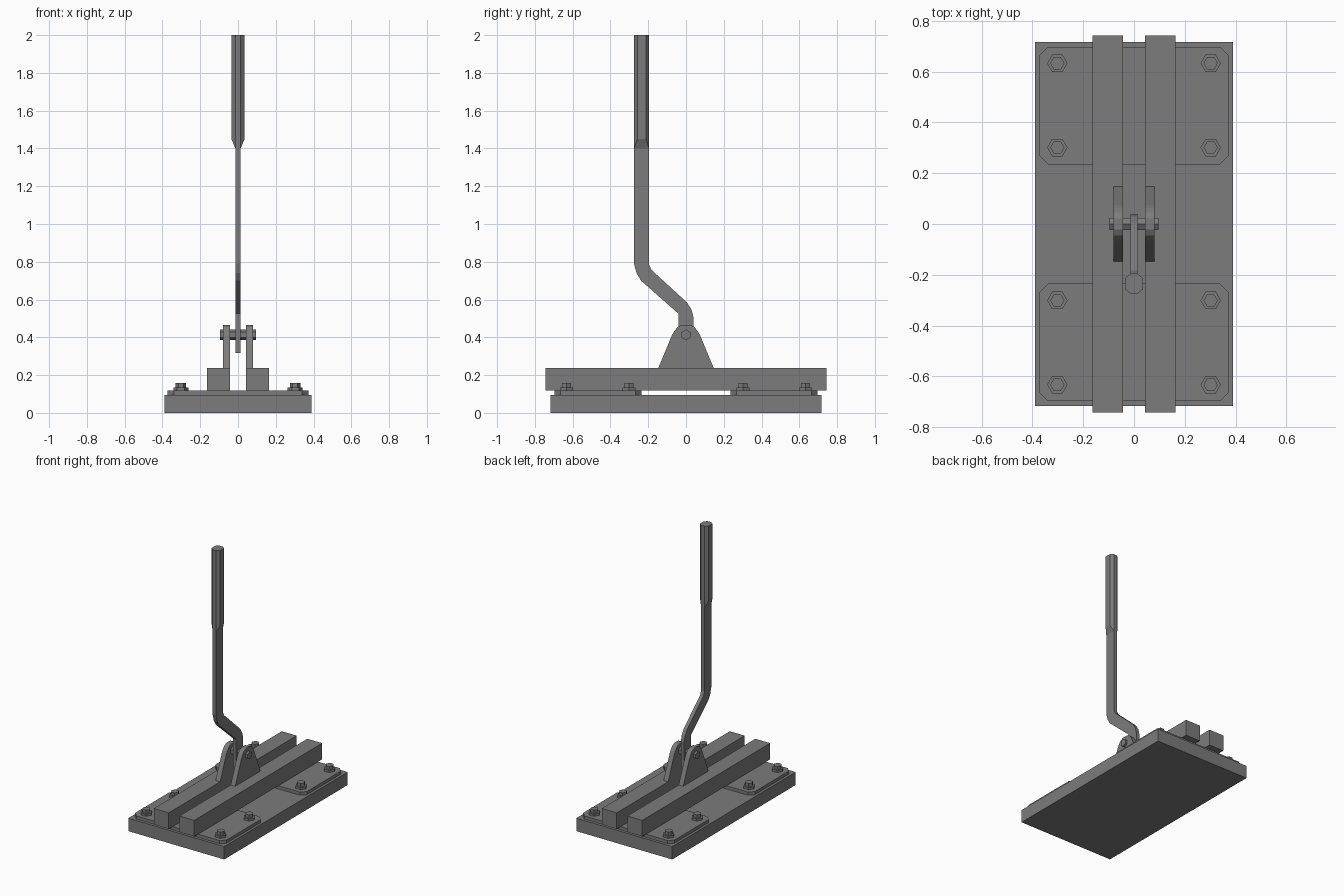
import bpy, bmesh, math
from mathutils import Matrix

cube = bpy.data.objects.get("Cube")
if cube:
    bpy.data.objects.remove(cube, do_unlink=True)

steel = bpy.data.materials.new("dark_steel")
steel.use_nodes = True
GREY = (0.2, 0.2, 0.2, 1)
steel.diffuse_color = GREY
steel.node_tree.nodes["Principled BSDF"].inputs["Base Color"].default_value = GREY


def finish(name, bm):
    bmesh.ops.recalc_face_normals(bm, faces=bm.faces)
    mesh = bpy.data.meshes.new(name)
    bm.to_mesh(mesh)
    bm.free()
    mesh.materials.append(steel)
    ob = bpy.data.objects.new(name, mesh)
    bpy.context.collection.objects.link(ob)
    return ob


def loft(name, rings):
    """Skin matching rings of points and cap both ends."""
    bm = bmesh.new()
    rows = [[bm.verts.new(p) for p in ring] for ring in rings]
    n = len(rows[0])
    for a, b in zip(rows, rows[1:]):
        for i in range(n):
            j = (i + 1) % n
            bm.faces.new((a[i], a[j], b[j], b[i]))
    bm.faces.new(rows[0])
    bm.faces.new(rows[-1])
    return finish(name, bm)


def box(name, x0, x1, y0, y1, z0, z1):
    ring = [(x0, y0), (x1, y0), (x1, y1), (x0, y1)]
    return loft(name, [[(x, y, z) for x, y in ring] for z in (z0, z1)])


def side_plate(name, outline, x0, x1):
    """Extrude a y-z outline along x."""
    return loft(name, [[(x, y, z) for y, z in outline] for x in (x0, x1)])


def hexagon(r, turn=0):
    return [(r * math.cos(math.pi * k / 3 + turn), r * math.sin(math.pi * k / 3 + turn))
            for k in range(6)]


def chamfered(hx, hy, cx, cy):
    """Rectangle outline with the corners cut back by cx and cy."""
    return [(hx, cy - hy), (hx, hy - cy), (hx - cx, hy), (cx - hx, hy),
            (-hx, hy - cy), (-hx, cy - hy), (cx - hx, -hy), (hx - cx, -hy)]


# Base slab
box("base", -0.39, 0.39, -0.717, 0.717, 0, 0.095)

# Mounting plates with cut corners, and their bolts
for end, s in (("front", -1), ("back", 1)):
    outline = chamfered(0.372, 0.231, 0.033, 0.033)
    loft(end + "_mounting_plate",
         [[(x, y + s * 0.466, z) for x, y in outline] for z in (0.095, 0.118)])
    for side, sx in (("left", 1), ("right", -1)):
        for place, by in (("inner", 0.301), ("outer", 0.633)):
            for part, r, z0, z1 in (("nut", 0.04, 0.118, 0.134), ("bolt", 0.028, 0.134, 0.158)):
                loft(f"{end}_{side}_{place}_{part}",
                     [[(x + sx * 0.302, y + s * by, z) for x, y in hexagon(r)]
                      for z in (z0, z1)])

# Rails and pivot brackets
half = [(0.147, 0.237), (0.075, 0.41), (0.063, 0.432), (0.045, 0.454), (0.022, 0.466)]
bracket = half + [(-y, z) for y, z in reversed(half)]
for side, s in (("left", 1), ("right", -1)):
    box(side + "_rail", s * 0.043, s * 0.164, -0.743, 0.743, 0.118, 0.237)
    side_plate(side + "_bracket", bracket, s * 0.043, s * 0.08)

# Pivot pin
side_plate("pivot_pin", [(y, z + 0.413) for y, z in hexagon(0.028, math.pi / 2)],
           -0.096, 0.096)

# Cranked flat lever
front_edge = [(-0.04, 0.317), (-0.04, 0.525), (-0.238, 0.7), (-0.262, 0.74), (-0.275, 0.79), (-0.275, 1.4)]
back_edge = [(0.04, 0.317), (0.04, 0.505), (0.03, 0.545), (0.005, 0.585), (-0.183, 0.757), (-0.195, 0.785), (-0.195, 1.4)]
side_plate("lever", front_edge + back_edge[::-1], -0.0135, 0.0135)

# Eight-sided grip flaring out of the lever
rings = []
for z, hx, cut in ((1.4, 0.0136, 0), (1.45, 0.035, 0.018), (2.0, 0.035, 0.018)):
    outline = chamfered(hx, 0.04, hx - 0.0135, cut)
    rings.append([(x, y - 0.235, z) for x, y in outline])
loft("grip", rings)
